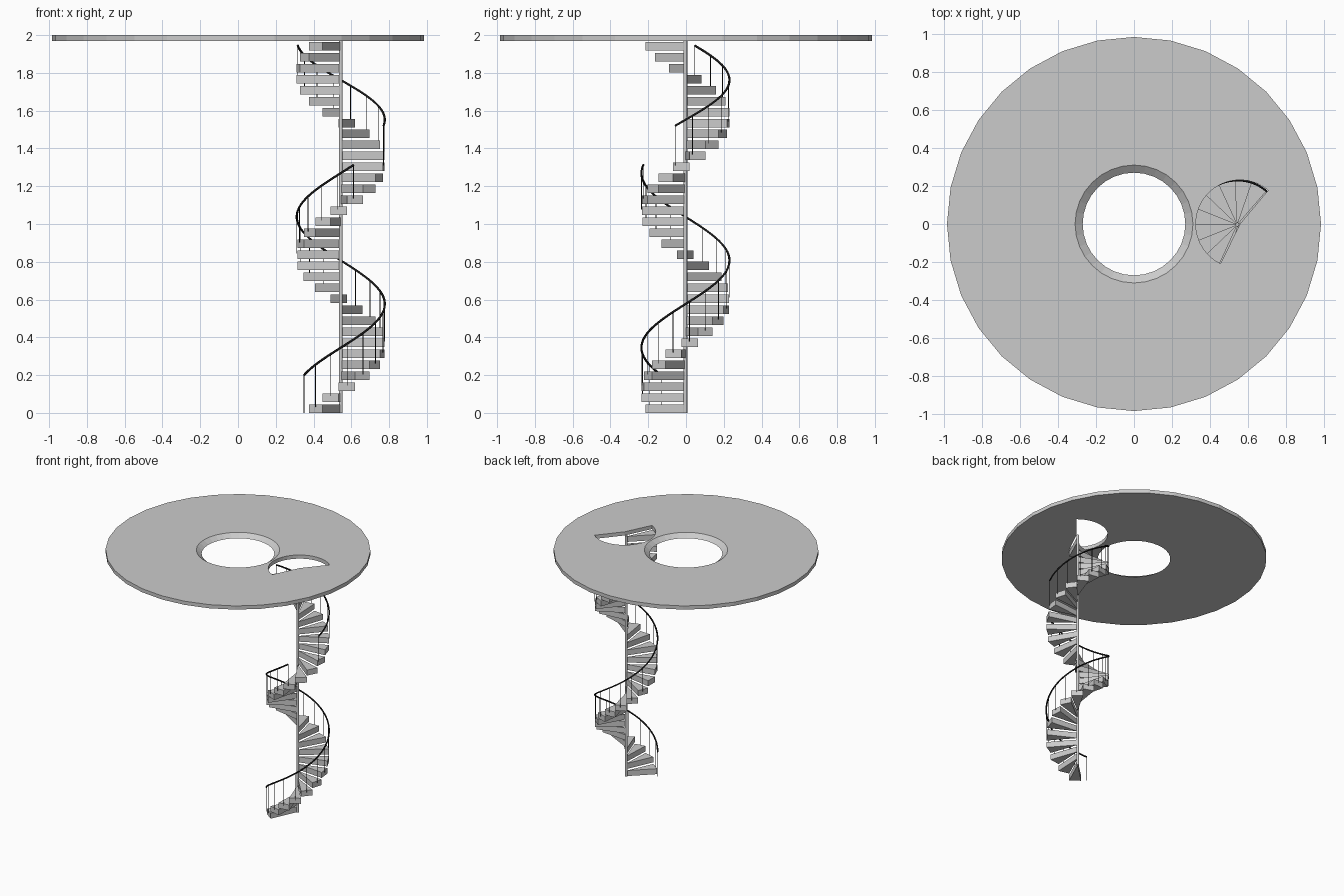
import bpy, bmesh
from math import sin, cos, radians

if "Cube" in bpy.data.objects:
    bpy.data.objects.remove(bpy.data.objects["Cube"])

CX, CY, R = 0.544, -0.003, 0.233      # stair axis and radius
N, RISE, TURN = 34, 0.05816, 360 / 16.5
START, THICK = 223.7, 0.045

black = bpy.data.materials.new("black_metal")
black.diffuse_color = (0.01, 0.01, 0.01, 1)
black.use_nodes = True
black.node_tree.nodes["Principled BSDF"].inputs["Base Color"].default_value = black.diffuse_color


def polar(a, r, cx=CX, cy=CY):
    return cx + r * cos(radians(a)), cy + r * sin(radians(a))


def finish(bm, name, mat=None):
    bmesh.ops.recalc_face_normals(bm, faces=bm.faces)
    me = bpy.data.meshes.new(name)
    bm.to_mesh(me)
    bm.free()
    ob = bpy.data.objects.new(name, me)
    bpy.context.collection.objects.link(ob)
    if mat:
        me.materials.append(mat)
    return ob


def prism(bm, pts, z0, z1):
    lo = [bm.verts.new((x, y, z0)) for x, y in pts]
    hi = [bm.verts.new((x, y, z1)) for x, y in pts]
    bm.faces.new(lo[::-1])
    bm.faces.new(hi)
    n = len(pts)
    for i in range(n):
        j = (i + 1) % n
        bm.faces.new((lo[i], lo[j], hi[j], hi[i]))


def circle(r, n):
    return [polar(360 * i / n, r, 0, 0) for i in range(n)]


# Upper floor: 32-sided ring with a sloped round opening
bm = bmesh.new()
profile = [(0.31, 2.0), (0.984, 2.0), (0.984, 1.97), (0.27, 1.97)]
rings = [[bm.verts.new((x, y, z)) for x, y in circle(r, 32)] for r, z in profile]
for k in range(4):
    a, b = rings[k], rings[(k + 1) % 4]
    for i in range(32):
        j = (i + 1) % 32
        bm.faces.new((a[i], a[j], b[j], b[i]))
floor = finish(bm, "upper_floor")

# Fan-shaped stair opening cut in the floor
bm = bmesh.new()
fan = [(0.557, 0.0)] + [polar(50 + 194 * i / 20, 0.232, 0.557, 0.0) for i in range(21)]
prism(bm, fan, 1.9, 2.1)
cutter = finish(bm, "stair_opening_cutter")
cutter.hide_render = True
cutter.hide_viewport = True
cutter.display_type = 'WIRE'
cut = floor.modifiers.new("stair_opening", 'BOOLEAN')
cut.operation = 'DIFFERENCE'
cut.solver = 'EXACT'
cut.object = cutter

# Wedge steps winding up counter-clockwise
bm = bmesh.new()
for i in range(N):
    a = START + i * TURN
    prism(bm, [(CX, CY), polar(a, R), polar(a + TURN, R)], i * RISE, i * RISE + THICK)
finish(bm, "steps")

# Central column
bm = bmesh.new()
prism(bm, [(CX + x, CY + y) for x, y in circle(0.01, 16)], 0, 1.972)
finish(bm, "column")


# Handrail as a helix tube, plus one baluster per step
def railing(name, a0, a1, z0, z1, count):
    def at(t):
        return (*polar(a0 + (a1 - a0) * t, R), z0 + (z1 - z0) * t)

    cu = bpy.data.curves.new(name + "_handrail", 'CURVE')
    cu.dimensions = '3D'
    cu.bevel_depth = 0.006
    cu.bevel_resolution = 1
    cu.use_fill_caps = True
    seg = count * 5
    sp = cu.splines.new('POLY')
    sp.points.add(seg)
    for i, p in enumerate(sp.points):
        p.co = (*at(i / seg), 1)
    cu.materials.append(black)
    bpy.context.collection.objects.link(bpy.data.objects.new(name + "_handrail", cu))

    bm = bmesh.new()
    for i in range(count):
        t = i / (count - 1)
        x, y, z = at(t)
        step = int((a0 + (a1 - a0) * t - START) // TURN)
        foot = max(0, step * RISE + 0.03)
        if step < 0:
            foot = 0
        prism(bm, [(x + u, y + v) for u, v in circle(0.002, 6)], foot, z)
    finish(bm, name + "_balusters", black)


railing("lower", 213.5, 647, 0.2, 1.313, 21)
railing("upper", 706.5, 888, 1.52, 1.945, 9)
